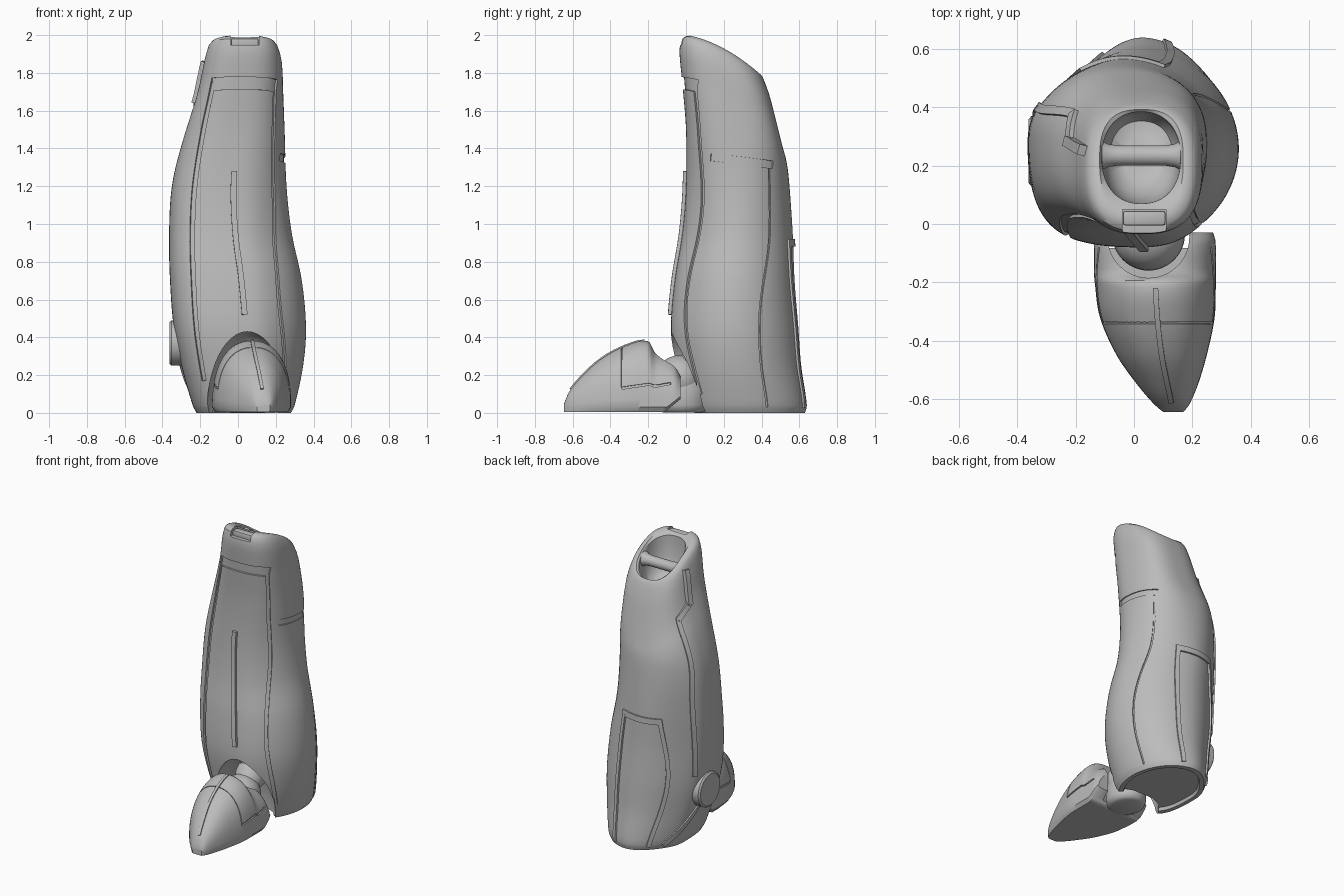
import bpy, bmesh, math
from mathutils import Vector, Matrix

cube = bpy.data.objects.get("Cube")
if cube:
    bpy.data.objects.remove(cube)

grey = bpy.data.materials.new("plain_grey")
grey.use_nodes = True
grey.diffuse_color = (0.5, 0.5, 0.5, 1)
grey.node_tree.nodes["Principled BSDF"].inputs["Base Color"].default_value = (0.5, 0.5, 0.5, 1)


def finish(name, bm):
    bmesh.ops.recalc_face_normals(bm, faces=bm.faces)
    mesh = bpy.data.meshes.new(name)
    bm.to_mesh(mesh)
    bm.free()
    mesh.materials.append(grey)
    obj = bpy.data.objects.new(name, mesh)
    bpy.context.collection.objects.link(obj)
    return obj


def activate(obj):
    bpy.ops.object.select_all(action='DESELECT')
    obj.select_set(True)
    bpy.context.view_layer.objects.active = obj


def smooth(obj, degrees=35):
    activate(obj)
    bpy.ops.object.shade_smooth_by_angle(angle=math.radians(degrees))


def loft(name, rings):
    bm = bmesh.new()
    rows = [[bm.verts.new(p) for p in ring] for ring in rings]
    n = len(rows[0])
    for a, b in zip(rows, rows[1:]):
        for i in range(n):
            j = (i + 1) % n
            bm.faces.new((a[i], a[j], b[j], b[i]))
    bm.faces.new(rows[0][::-1])
    bm.faces.new(rows[-1])
    return finish(name, bm)


def box(name, size, loc, bevel=0.0):
    bm = bmesh.new()
    bmesh.ops.create_cube(bm, size=1, matrix=Matrix.Translation(loc) @ Matrix.Diagonal((*size, 1)))
    if bevel:
        bmesh.ops.bevel(bm, geom=bm.edges[:], offset=bevel, segments=2, affect='EDGES', profile=0.5)
    return finish(name, bm)


def turned(name, profile, start, direction, stretch=1.0):
    """Round part from (radius, distance) pairs along a direction."""
    turn = Vector(direction).to_track_quat('Z', 'Y')
    ring = [math.tau * i / 48 for i in range(48)]
    return loft(name, [[Vector(start) + turn @ Vector((r * math.cos(a), r * stretch * math.sin(a), d))
                        for a in ring] for r, d in profile])


def cut(target, cutter):
    mod = target.modifiers.new("cut", 'BOOLEAN')
    mod.operation = 'DIFFERENCE'
    mod.solver = 'EXACT'
    mod.object = cutter
    activate(target)
    bpy.ops.object.modifier_apply(modifier=mod.name)
    bpy.data.objects.remove(cutter)


def sample(table, v):
    """Smooth curve through the rows of a table."""
    k = 0
    while k < len(table) - 2 and v > table[k + 1][0]:
        k += 1
    a, b = table[k], table[k + 1]
    p, q = table[max(k - 1, 0)], table[min(k + 2, len(table) - 1)]
    h = b[0] - a[0]
    t = (v - a[0]) / h
    out = []
    for i in range(1, len(a)):
        m0, m1 = (b[i] - p[i]) / (b[0] - p[0]) * h, (q[i] - a[i]) / (q[0] - a[0]) * h
        out.append((2*t**3 - 3*t*t + 1) * a[i] + (t**3 - 2*t*t + t) * m0
                   + (3*t*t - 2*t**3) * b[i] + (t**3 - t*t) * m1)
    return out


def power(v, e):
    return math.copysign(abs(v) ** e, v)


def band(name, surface, path, width, out, inn, sign=1):
    """Strip that follows a surface along a smooth path of its two coordinates."""
    table = [(i, *p) for i, p in enumerate(path)]
    pts = [sample(table, i / 12) for i in range(12 * (len(path) - 1) + 1)]
    spots = [surface(*p) for p in pts]
    rings, e = [], 0.004
    for i, (u, v) in enumerate(pts):
        normal = (surface(u + e, v) - surface(u - e, v)).cross(surface(u, v + e) - surface(u, v - e))
        normal = normal.normalized() * sign
        along = spots[min(i + 1, len(spots) - 1)] - spots[max(i - 1, 0)]
        side = normal.cross(along).normalized() * width
        p = spots[i]
        rings.append([p + side + normal * out, p - side + normal * out,
                      p - side - normal * inn, p + side - normal * inn])
    return loft(name, rings)


# Shin: level, left, right, front, back
SHIN = [(0, -.22, .28, 0, .63), (.04, -.24, .3, -.02, .64), (.25, -.3, .345, -.06, .61),
        (.45, -.34, .36, -.08, .595), (.7, -.36, .338, -.06, .575), (.95, -.365, .285, -.02, .565),
        (1.2, -.35, .257, 0, .548), (1.5, -.285, .248, 0, .522), (1.75, -.215, .24, -.02, .492),
        (1.92, -.178, .232, -.035, .45), (1.98, -.16, .213, -.025, .42)]


def ramp(v):
    s = min(max(v, 0), 1)
    return s * s * (3 - 2 * s)


def squareness(a, level):
    """Squarer at the front left corner and towards the top, rounder at the back left."""
    s = ramp((level - .85) / 1.0)
    front_left = max(0, math.cos(a - math.pi * 1.25)) ** 2
    back_left = max(0, math.cos(a - math.pi * .75)) ** 2
    return 1.97 + (1 - s) * (1.15 * front_left - .22 * back_left) + .75 * s


def section(bounds, level, a, scale=1, square=None):
    xl, xr, yf, yb = bounds
    e = 2 / (square or squareness(a, level))
    x = (xl + xr) / 2 + scale * (xr - xl) / 2 * power(math.cos(a), e)
    y = (yf + yb) / 2 + scale * (yb - yf) / 2 * power(math.sin(a), e)
    d = max(y + .02, 0)
    return Vector((x, y, level - ramp((level - 1.2) / .72) * (.15 * d + .88 * d * d)))


def shin_point(a, level):
    return section(sample(SHIN, level), level, a)


def on(side, *path):
    """Turn (x or y, height) pairs on one side into shin coordinates."""
    result = []
    for c, level in path:
        xl, xr, yf, yb = sample(SHIN, level)
        lo, hi = (xl, xr) if side in ('front', 'back') else (yf, yb)
        w = max(-1, min(1, (2 * c - lo - hi) / (hi - lo)))
        a = {'front': -math.pi / 2, 'back': math.pi / 2, 'right': 0, 'left': math.pi}[side]
        for _ in range(8):
            p = power(w, squareness(a % math.tau, level) / 2)
            a = {'front': -math.acos(p), 'back': math.acos(p),
                 'right': math.asin(p), 'left': math.pi - math.asin(p)}[side]
        result.append((a, level))
    return result


angles = [math.tau * (i + .5) / 96 for i in range(96)]
base = SHIN[0][1:]
rings = [[section(base, lv, a, sc) for a in angles] for lv, sc in ((.02, .8), (.02, .86), (0, .89))]
levels = [0, .012, .025] + [.04 + (1.98 - .04) * i / 56 for i in range(57)]
rings += [[shin_point(a, lv) for a in angles] for lv in levels]
# Rounded lip and socket in the top
for bounds, lv in (((-.147, .2, -.01, .41), 1.996), ((-.128, .18, .015, .4), 2.005),
                   ((-.118, .169, .045, .393), 2.005)):
    rings.append([section(bounds, lv, a) for a in angles])
for lv, scale in ((1.99, 1), (1.95, .99), (1.85, .95), (1.77, .8), (1.73, .5)):
    rings.append([section((-.11, .16, .07, .385), lv, a, scale, 2.25) for a in angles])
shin = loft("shin", rings)

# Ankle arch and top notch
cut(shin, turned("arch_cutter", [(.215, 0), (.215, .26), (.195, .32), (.15, .37), (.08, .4)],
                 (.05, -.25, 0), (0, 1, 0), 2.0))
cut(shin, box("notch_cutter", (.15, .11, .1), (.035, -.005, 1.998)))

# Panel grooves
left_line = on('front', (-.132, 1.76), (-.185, 1.5), (-.235, 1.15), (-.235, .65), (-.18, .17))
right_line = on('front', (.195, 1.76), (.187, 1.45), (.19, 1.1), (.217, .6), (.24, .1))
top_line = on('front', (-.14, 1.745), (.035, 1.745), (.205, 1.745))
for path, width, depth in ((left_line, .013, .012), (right_line, .011, .012), (top_line, .033, .012),
                           (on('right', (.13, 1.36), (.46, 1.34)), .02, .007),
                           (on('right', (.44, 1.31), (.44, .9), (.39, .5), (.43, .03)), .005, .008)):
    cut(shin, band("groove_cutter", shin_point, path, width, .02, depth))
smooth(shin)

# Raised strips on the shin
strips = {
    "front_ridge": (on('front', (-.02, 1.28), (-.018, 1.0), (.035, .52)), .015, .018),
    "left_tab": (on('left', (.25, 1.96), (.28, 1.74)), .018, .028),
    "left_tab_step": (on('left', (.27, 1.75), (.38, 1.73)), .018, .016),
    "left_strip": (on('left', (.375, 1.74), (.39, 1.35), (.4, 1.0), (.37, .5)), .016, .009),
    "heel_strip": (on('left', (.27, .28), (.4, .14), (.5, .03)), .016, .009),
    "back_frame_left": (on('back', (-.17, .92), (-.21, .5), (-.11, .03)), .014, .011),
    "back_frame_right": (on('back', (.09, .92), (.12, .5), (.11, .03)), .014, .011),
    "back_frame_top": (on('back', (-.18, .9), (-.05, .9), (.1, .9)), .02, .011),
}
for name, (path, width, out) in strips.items():
    smooth(band(name, shin_point, path, width, out, .02))

# Side disc, top crossbar and top plate
smooth(turned("side_disc", [(.1, -.1), (.12, -.1), (.12, .035), (.108, .045)], (-.318, .25, .37), (-1, 0, 0)))
smooth(turned("top_crossbar", [(.05, 0), (.04, .02), (.035, .05), (.035, .22), (.04, .25), (.05, .27)],
              (-.11, .235, 1.84), (1, 0, 0)))
smooth(box("top_plate", (.146, .05, .05), (.035, .02, 1.958), .008))

# Toe: y, half width, height, centre x
TOE = [(-.645, .035, .05, .135), (-.62, .06, .11, .13), (-.55, .105, .195, .115), (-.45, .155, .285, .095),
       (-.32, .197, .355, .08), (-.2, .208, .38, .073), (-.165, .209, .325, .072),
       (-.06, .208, .275, .072), (-.03, .2, .22, .072)]


def toe_point(u, y):
    half, height, cx = sample(TOE, y)
    return Vector((cx + half * power(math.cos(u), .9), y, .03 + (height - .03) * power(math.sin(u), .8)))


arc = [math.pi * i / 40 for i in range(41)]
toe_rings = []
for i in range(50):
    y = -.645 + .615 * i / 49
    row = [toe_point(u, y) for u in arc]
    # Narrowed sole edge, lifted towards the ankle
    lift = max(.006, (y + .12) * .8)
    ends = [Vector((row[k].x * .92 + sample(TOE, y)[2] * .08, y, lift)) for k in (-1, 0)]
    for p in row:
        p.z = max(p.z, lift + .015)
    toe_rings.append(row + ends)
toe = loft("toe", toe_rings)
cut(toe, turned("ankle_recess_cutter", [(.14, 0), (.14, .5)], (.05, -.045, .03), (0, 0, 1)))
across = [(.26, -.34), (math.pi / 2, -.34), (math.pi - .26, -.34)]
cut(toe, band("toe_seam_cutter", toe_point, across, .003, .02, .006, -1))
slit = [(.24, -.34), (.27, -.2), (.42, -.08)]
for path in (slit, [(math.pi - u, y) for u, y in slit]):
    cut(toe, band("toe_slit_cutter", toe_point, path, .006, .02, .01, -1))
smooth(toe)
smooth(band("toe_ridge", toe_point, [(math.pi / 2, -.61), (math.pi / 2, -.22)], .009, .007, .02, -1))

# Ankle: heel, ball and tube
heel = [(.09, 0), (.112, .01), (.122, .04), (.12, .12), (.1, .2), (.07, .24)]
smooth(turned("heel", heel, (.05, -.02, .002), (0, 0, 1), 1.12), 50)
ball = [(.125 * math.sin(math.pi * i / 16), -.125 * math.cos(math.pi * i / 16)) for i in range(1, 16)]
smooth(turned("ankle_ball", ball, (.05, -.035, .18), (0, 0, 1)))
smooth(turned("ankle_tube", [(.09, 0), (.085, .1), (.1, .15), (.1, .19), (.085, .21), (.085, .38)],
              (.05, -.05, .16), (0, .75, .66)))
